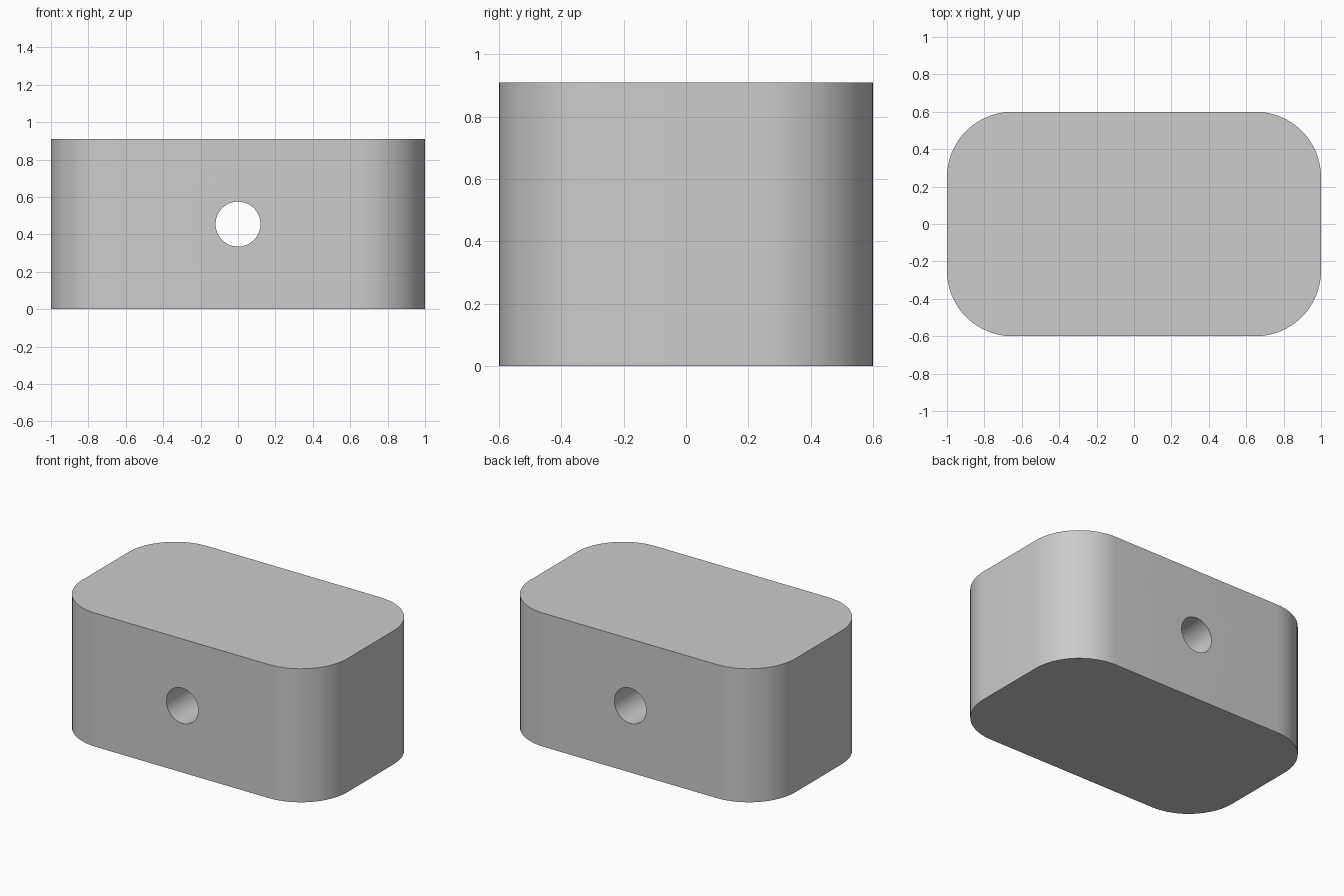
import bpy, bmesh, math

if "Cube" in bpy.data.objects:
    bpy.data.objects.remove(bpy.data.objects["Cube"])

W, D, H = 2.0, 1.2, 0.91
R, STEPS = 0.35, 16
HOLE_R = 0.12

# Rounded rectangular block, extruded upward from its outline
bm = bmesh.new()
outline = []
for i, (sx, sy) in enumerate([(1, 1), (-1, 1), (-1, -1), (1, -1)]):
    for k in range(STEPS + 1):
        a = math.pi / 2 * (i + k / STEPS)
        outline.append(bm.verts.new((sx * (W / 2 - R) + R * math.cos(a),
                                     sy * (D / 2 - R) + R * math.sin(a), 0)))
base = bm.faces.new(outline)
top = bmesh.ops.extrude_face_region(bm, geom=[base])
bmesh.ops.translate(bm, vec=(0, 0, H),
                    verts=[g for g in top["geom"] if isinstance(g, bmesh.types.BMVert)])
bmesh.ops.recalc_face_normals(bm, faces=bm.faces)
mesh = bpy.data.meshes.new("block")
bm.to_mesh(mesh)
bm.free()
block = bpy.data.objects.new("block", mesh)
bpy.context.collection.objects.link(block)

# Round hole running front to back
bpy.ops.mesh.primitive_cylinder_add(vertices=64, radius=HOLE_R, depth=D * 2,
                                    location=(0, 0, H / 2),
                                    rotation=(math.pi / 2, 0, 0))
cutter = bpy.context.object
cutter.name = "hole_cutter"
cut = block.modifiers.new("hole", 'BOOLEAN')
cut.operation = 'DIFFERENCE'
cut.solver = 'EXACT'
cut.object = cutter

# Apply the cut and remove the helper
bpy.ops.object.select_all(action='DESELECT')
block.select_set(True)
bpy.context.view_layer.objects.active = block
bpy.ops.object.modifier_apply(modifier=cut.name)
bpy.data.objects.remove(cutter, do_unlink=True)
bpy.ops.object.shade_smooth_by_angle(angle=math.radians(30))
